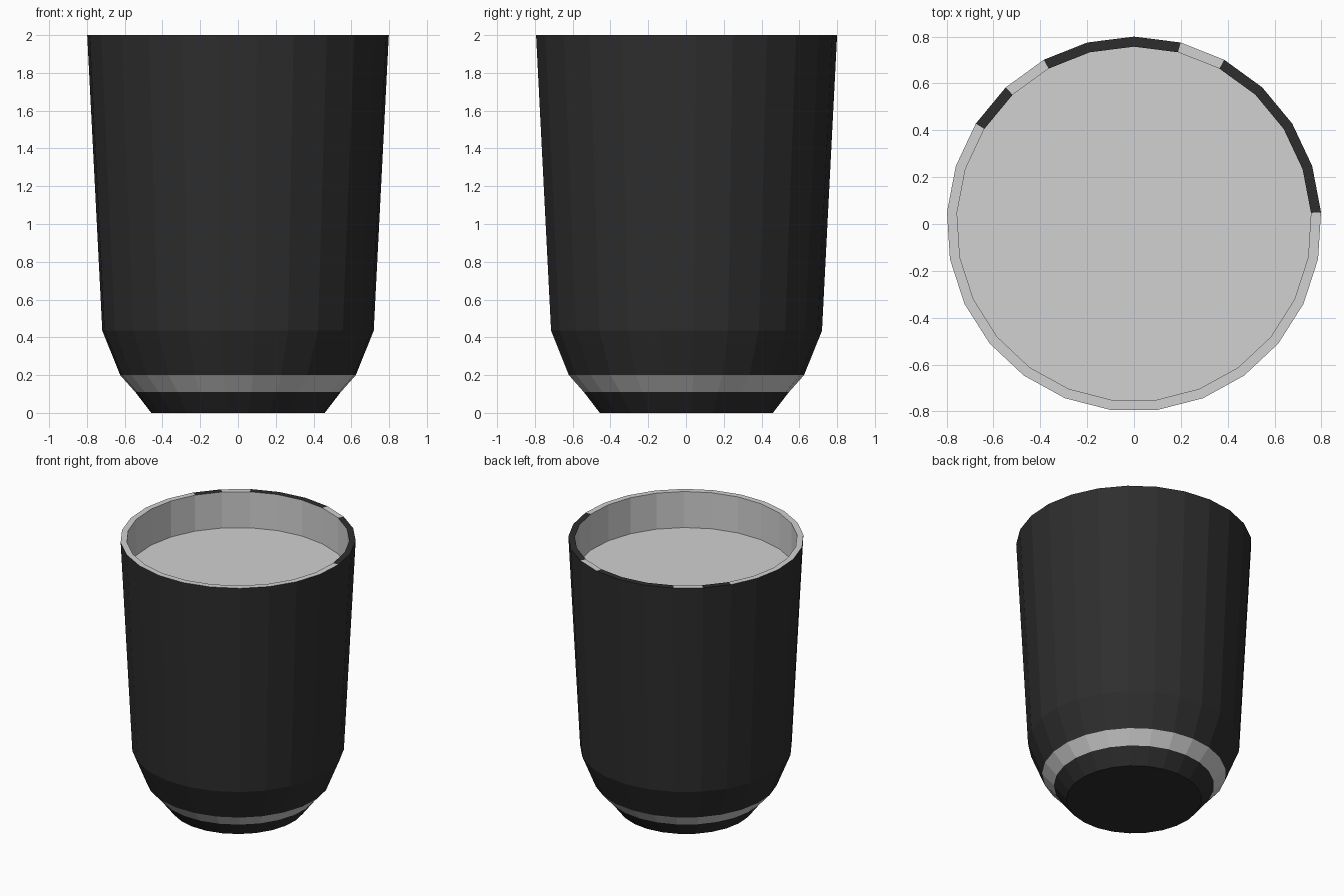
import bpy, bmesh, math

if "Cube" in bpy.data.objects:
    bpy.data.objects.remove(bpy.data.objects["Cube"])

SIDES = 25


def make_mat(name, v):
    m = bpy.data.materials.new(name)
    m.diffuse_color = (v, v, v, 1)
    m.use_nodes = True
    m.node_tree.nodes["Principled BSDF"].inputs["Base Color"].default_value = m.diffuse_color
    return m


dark = make_mat("charcoal black", 0.027)
light = make_mat("light grey", 0.64)

# Profile from base to the recessed floor: (radius, height)
profile = [(0.46, 0), (0.545, 0.11), (0.625, 0.2), (0.72, 0.435),
           (0.80, 2.0), (0.757, 2.0), (0.757, 1.73)]
BAND, RIM, INNER = 1, 4, 5      # profile segments that differ in colour
DARK_RIM = {0, 1, 2, 3, 5, 6, 7, 9}   # rim faces painted dark

bm = bmesh.new()
rings = []
for r, z in profile:
    ring = []
    for i in range(SIDES):
        a = math.radians(3.6) + math.tau * i / SIDES
        ring.append(bm.verts.new((r * math.cos(a), r * math.sin(a), z)))
    rings.append(ring)

# Walls, lower band, rim and inner wall
for s in range(len(profile) - 1):
    for i in range(SIDES):
        j = (i + 1) % SIDES
        f = bm.faces.new((rings[s][i], rings[s][j], rings[s + 1][j], rings[s + 1][i]))
        is_light = s in (BAND, INNER) or (s == RIM and i not in DARK_RIM)
        f.material_index = 1 if is_light else 0

# Base and recessed top surface
bm.faces.new(rings[0][::-1]).material_index = 0
bm.faces.new(rings[-1]).material_index = 1

mesh = bpy.data.meshes.new("cup")
bm.to_mesh(mesh)
bm.free()
mesh.materials.append(dark)
mesh.materials.append(light)
cup = bpy.data.objects.new("cup", mesh)
bpy.context.collection.objects.link(cup)
